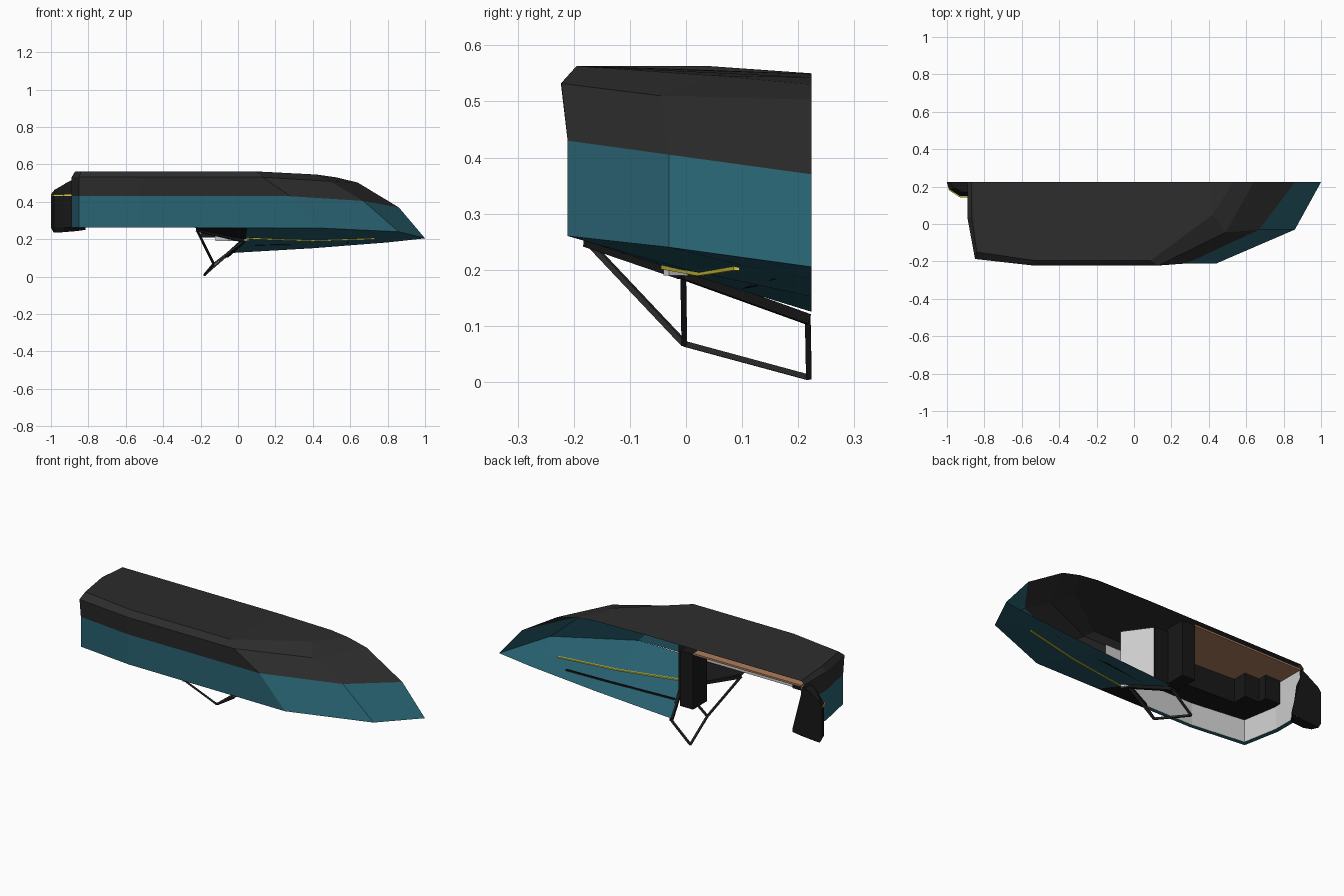
import bpy, bmesh
from mathutils import Vector

if "Cube" in bpy.data.objects:
    bpy.data.objects.remove(bpy.data.objects["Cube"])

CUT = 0.224  # plane where the half boat is open


def material(name, r, g, b):
    m = bpy.data.materials.new(name)
    m.diffuse_color = (r, g, b, 1)
    m.use_nodes = True
    m.node_tree.nodes["Principled BSDF"].inputs["Base Color"].default_value = m.diffuse_color
    return m


TEAL = material("teal", 0.022, 0.125, 0.17)
DARK = material("charcoal", 0.026, 0.026, 0.026)
BLACK = material("black", 0.009, 0.009, 0.009)
WOOD = material("wood", 0.42, 0.21, 0.11)
YELLOW = material("yellow", 0.75, 0.65, 0.05)


def finish(name, bm, mat):
    bmesh.ops.remove_doubles(bm, verts=bm.verts[:], dist=0.0005)
    bmesh.ops.recalc_face_normals(bm, faces=bm.faces[:])
    me = bpy.data.meshes.new(name)
    bm.to_mesh(me)
    bm.free()
    if mat:
        me.materials.append(mat)
    ob = bpy.data.objects.new(name, me)
    bpy.context.collection.objects.link(ob)
    return ob


def loft(name, rings, mat):
    bm = bmesh.new()
    vs = [[bm.verts.new(p) for p in ring] for ring in rings]
    for a, b in zip(vs, vs[1:]):
        for i in range(len(a) - 1):
            bm.faces.new((a[i], a[i + 1], b[i + 1], b[i]))
    return finish(name, bm, mat)


def prism(name, outline, z0, z1, mat):
    """Solid from an xy outline."""
    bm = bmesh.new()
    lo = [bm.verts.new((x, y, z0)) for x, y in outline]
    hi = [bm.verts.new((x, y, z1)) for x, y in outline]
    n = len(lo)
    bm.faces.new(lo)
    bm.faces.new(hi)
    for i in range(n):
        bm.faces.new((lo[i], lo[(i + 1) % n], hi[(i + 1) % n], hi[i]))
    return finish(name, bm, mat)


def box(name, x, y, z, mat):
    return prism(name, [(x[0], y[0]), (x[1], y[0]), (x[1], y[1]), (x[0], y[1])], *z, mat)


def bar(name, pts, w, mat):
    """Square bars joining successive points."""
    bm = bmesh.new()
    for a, b in zip(pts, pts[1:]):
        a, b = Vector(a), Vector(b)
        q = (b - a).to_track_quat('Z', 'Y')
        ends = []
        for p in (a, b):
            ends.append([bm.verts.new(p + q @ Vector((sx * w, sy * w, 0)))
                         for sx, sy in ((-1, -1), (1, -1), (1, 1), (-1, 1))])
        for i in range(4):
            j = (i + 1) % 4
            bm.faces.new((ends[0][i], ends[0][j], ends[1][j], ends[1][i]))
        bm.faces.new(ends[0])
        bm.faces.new(ends[1])
    return finish(name, bm, mat)


# Hull lines, from transom centre round the side to the bow
stern = [(-.89, CUT), (-.89, .03), (-.85, -.175), (-.53, -.211)]


def line(z, bow, out=0.0):
    return [(x, y - (out if y < 0 else 0), z) for x, y in stern] + bow


gunwale = line(.263, [(.44, -.211, .26), (.86, -.03, .24), (1, CUT, .205)])
waterline = line(.43, [(.28, -.211, .43), (.67, -.03, .405), (.86, CUT, .37)])
knuckle = line(.532, [(.13, -.222, .532), (.49, -.045, .51), (.64, CUT, .503)], .012)
chine = [(-.87, CUT, .55), (-.87, .04, .563), (-.84, -.15, .563), (-.53, -.195, .563),
         (.09, -.195, .563), (.42, .05, .546), (.53, CUT, .53)]
keel = [(x, CUT, .549) for x in (-.87, -.87, -.87, -.53, .09)] + [(.42, CUT, .543), (.53, CUT, .53)]
loft("hull_side", [gunwale, waterline], TEAL)
loft("hull_bottom", [waterline, knuckle, chine, keel], DARK)

# Foredeck, rising from gunwale to centre line
loft("foredeck", [
    [(.05, -.205, .26), (.44, -.211, .26), (.86, -.03, .24), (1, CUT, .205)],
    [(.04, -.02, .2), (.42, 0, .2), (.8, .1, .208), (1, CUT, .205)],
    [(-.06, CUT, .125), (.4, CUT, .152), (.8, CUT, .183), (1, CUT, .205)]], TEAL)
loft("side_deck", [[(-.22, -.208, .261), (.05, -.205, .26)],
                   [(-.22, -.175, .25), (.04, -.02, .2)]], BLACK)

# Deck stripes
bar("yellow_stripe", [(.05, -.04, .206), (.4, .025, .194), (.73, .09, .204)], .005, YELLOW)
bar("dark_stripe", [(0, .1, .169), (.4, .135, .177), (.63, .16, .187)], .004, BLACK)

# Windscreen frame
base = [(-.22, -.175, .25), (.03, -.005, .192), (-.06, .217, .112)]
top = [(-.13, -.003, .068), (-.18, .219, .008)]
bar("windscreen_base", base, .009, BLACK)
bar("windscreen_rail", [base[0]] + top, .005, DARK)
bar("windscreen_corner_post", [base[1], top[0]], .005, DARK)
bar("windscreen_centre_post", [base[2], top[1]], .005, DARK)

# Cockpit floor, liner and benches
prism("cockpit_floor", [(-.87, CUT), (-.87, .04), (-.82, -.15), (-.53, -.19),
                        (-.2, -.19), (-.2, CUT)], .515, .525, WOOD)
liner = [(-.868, CUT), (-.868, .04), (-.832, -.155), (-.53, -.192), (.02, -.192)]
loft("cockpit_liner", [[(x, y, z) for x, y in liner] for z in (.265, .515)], None)
loft("gunwale_cap", [[(x, y, .263) for x, y in stern] + [(.05, -.205, .26)],
                     [(x, y, .265) for x, y in liner]], TEAL)
prism("bench_seat", [(-.86, .08), (-.86, .04), (-.828, -.15), (-.53, -.188), (-.12, -.188),
                     (-.12, -.08), (-.68, -.05), (-.68, .03), (-.77, .03), (-.77, .08)],
      .385, .515, BLACK)

# Cabin bulkhead
box("bulkhead", (-.2, -.12), (.1, CUT), (.21, .52), BLACK)
prism("bulkhead_panel", [(.06, -.03), (.05, -.04), (-.05, .1), (-.12, .1), (-.12, .11), (-.04, .11)],
      .19, .5, None)
box("bulkhead_face", (-.119, -.035), (.111, .116), (.21, .5), BLACK)

# Outboard motor, half body closed on the cut plane
sections = [
    [(-.985, CUT, .235), (-.97, .19, .235), (-.93, .17, .238), (-.87, .17, .243), (-.815, CUT, .25)],
    [(-1, CUT, .262), (-.985, .185, .262), (-.93, .152, .262), (-.87, .152, .262), (-.815, CUT, .266)],
    [(-1, CUT, .44), (-.985, .185, .44), (-.93, .15, .44), (-.88, .15, .44), (-.86, CUT, .44)],
    [(-.98, CUT, .465), (-.96, .195, .475), (-.92, .17, .5), (-.88, .17, .52), (-.88, CUT, .52)]]
flat = [[(x, CUT, z) for x, y, z in s] for s in sections]
loft("motor_cowl", [flat[0]] + sections + [flat[-1]], BLACK)
loft("motor_cut_face", [[s[0], s[-1]] for s in sections], BLACK)
bar("motor_band", [(-.995, .219, .435), (-.985, .183, .435), (-.93, .148, .435),
                   (-.89, .148, .435)], .005, YELLOW)
